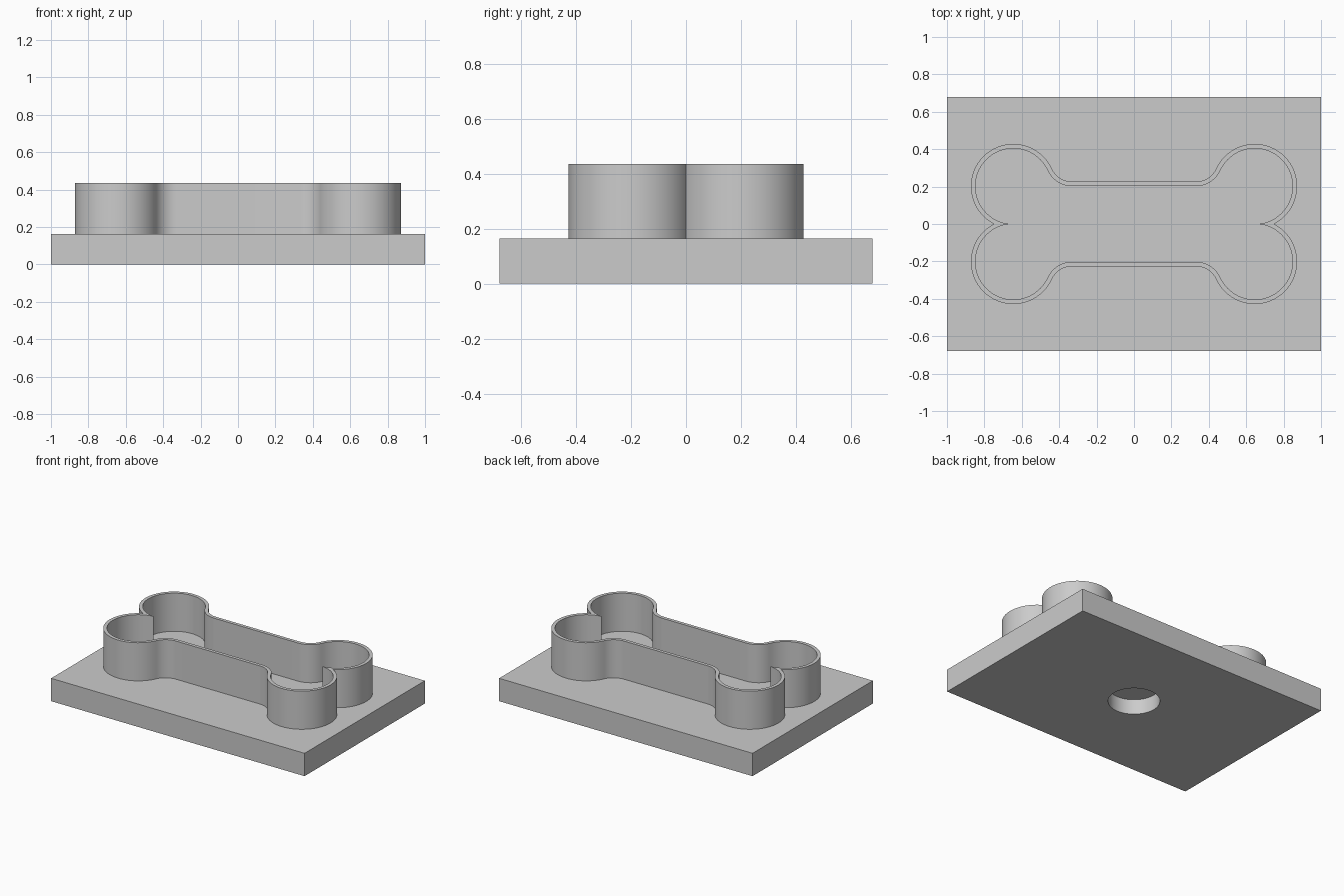
import bpy, bmesh, math
from math import cos, sin, pi

if "Cube" in bpy.data.objects:
    bpy.data.objects.remove(bpy.data.objects["Cube"])

PLATE_Z, TOP_Z = 0.163, 0.435
HALF_Y = 0.678
WALL = 0.024

grey = bpy.data.materials.new("light grey")
grey.diffuse_color = (0.6, 0.6, 0.6, 1)
grey.use_nodes = True
grey.node_tree.nodes["Principled BSDF"].inputs["Base Color"].default_value = grey.diffuse_color


def make_object(name, bm):
    bmesh.ops.recalc_face_normals(bm, faces=bm.faces)
    mesh = bpy.data.meshes.new(name)
    bm.to_mesh(mesh)
    bm.free()
    mesh.materials.append(grey)
    ob = bpy.data.objects.new(name, mesh)
    bpy.context.collection.objects.link(ob)
    return ob


def activate(ob):
    bpy.ops.object.select_all(action='DESELECT')
    ob.select_set(True)
    bpy.context.view_layer.objects.active = ob


def arc(cx, cy, r, a0, a1, n):
    return [(cx + r * cos(a0 + (a1 - a0) * i / n),
             cy + r * sin(a0 + (a1 - a0) * i / n)) for i in range(n + 1)]


def bone_outline(inset):
    """Closed bone loop: one quarter (lobe arc + neck fillet), mirrored twice."""
    cx, cy, R = 0.6455, 0.2015, 0.2265      # lobe
    fx, neck = 0.33, 0.226                  # fillet end and neck half width
    dx, dy = cx - fx, neck - cy
    f = (dx * dx + dy * dy - R * R) / (2 * (R - dy))   # fillet tangent to lobe
    fy = neck + f
    theta = math.atan2(fy - cy, dx)
    r = R - inset
    start = -math.asin(cy / r)
    q = arc(cx, cy, r, start, pi - theta, 48)
    q += arc(fx, fy, f + inset, -theta, -pi / 2, 14)[1:]
    q[0] = (q[0][0], 0.0)
    upper = q + [(-x, y) for x, y in reversed(q)]
    return upper + [(x, -y) for x, y in reversed(upper[1:-1])]


# Base plate
bm = bmesh.new()
bmesh.ops.create_cube(bm, size=1)
for v in bm.verts:
    v.co = (v.co.x * 2, v.co.y * 2 * HALF_Y, (v.co.z + 0.5) * PLATE_Z)
plate = make_object("base_plate", bm)

# Blind round hole in the underside
bm = bmesh.new()
bmesh.ops.create_cone(bm, cap_ends=True, segments=64, radius1=0.167,
                      radius2=0.167, depth=0.214)
cutter = make_object("hole_cutter", bm)
cutter.hide_render = True
mod = plate.modifiers.new("hole", 'BOOLEAN')
mod.operation = 'DIFFERENCE'
mod.solver = 'EXACT'
mod.object = cutter
activate(plate)
bpy.ops.object.modifier_apply(modifier=mod.name)
bpy.data.objects.remove(cutter)
bpy.ops.object.shade_smooth_by_angle(angle=math.radians(30))

# Thin bone-shaped wall standing on the plate
bm = bmesh.new()
outer, inner = bone_outline(0), bone_outline(WALL)
rings = [[bm.verts.new((x, y, z)) for x, y in loop]
         for loop, z in ((outer, PLATE_Z), (outer, TOP_Z),
                         (inner, TOP_Z), (inner, PLATE_Z))]
n = len(outer)
for a, b in zip(rings, rings[1:] + rings[:1]):
    for i in range(n):
        j = (i + 1) % n
        bm.faces.new((a[i], a[j], b[j], b[i]))
wall = make_object("bone_wall", bm)
activate(wall)
bpy.ops.object.shade_smooth_by_angle(angle=math.radians(30))
